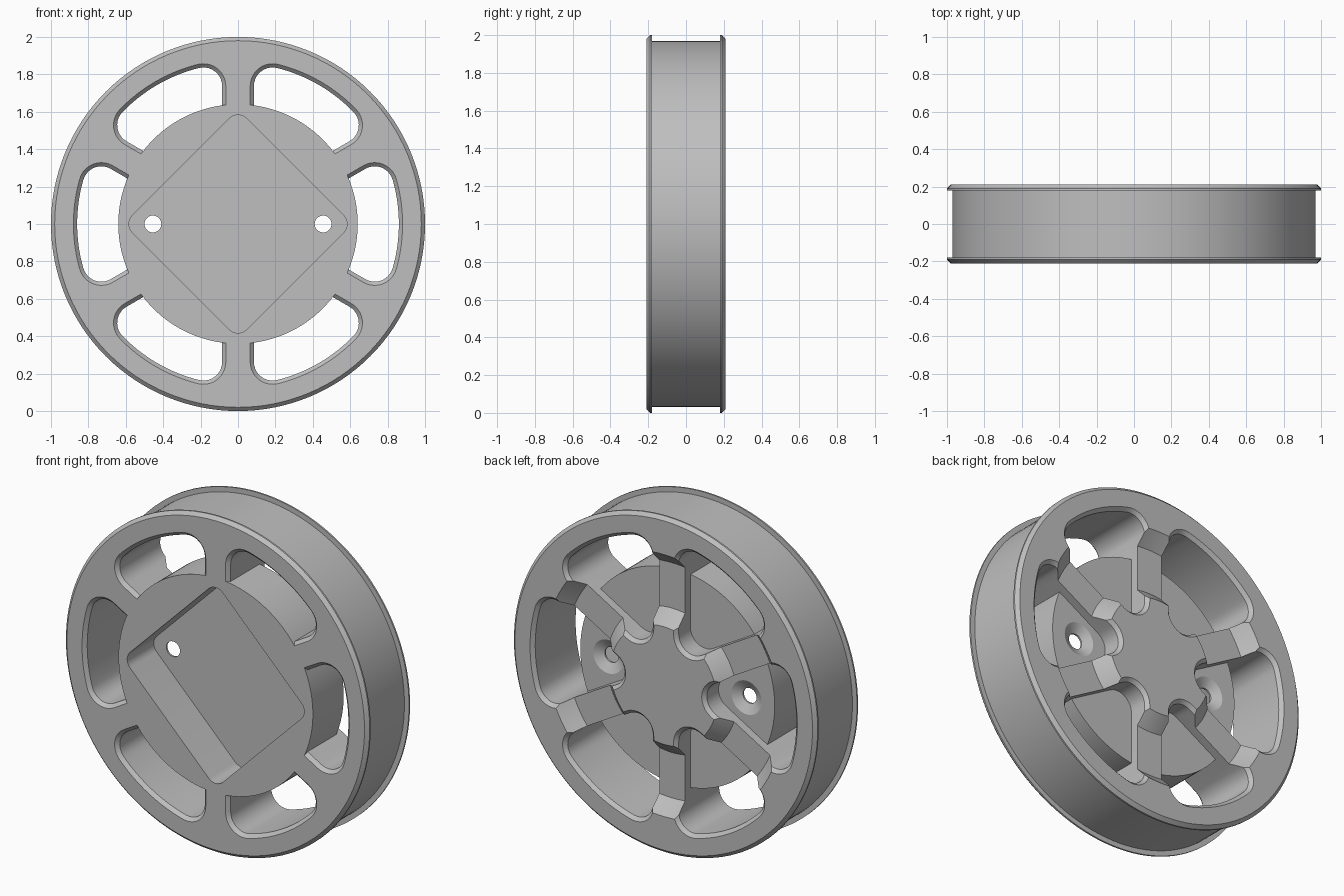
import bpy, bmesh, math

if "Cube" in bpy.data.objects:
    bpy.data.objects.remove(bpy.data.objects["Cube"])

HALF = 0.21          # half width of the wheel
FLOOR = 0.08         # back of the hub disc
SEG = 128

grey = bpy.data.materials.new("light grey")
grey.diffuse_color = (0.52, 0.52, 0.52, 1)
grey.use_nodes = True
grey.node_tree.nodes["Principled BSDF"].inputs["Base Color"].default_value = grey.diffuse_color


def loft(name, loops, closed=False):
    """Skin equal-length loops of (x, y, z) points; cap the ends unless closed."""
    bm = bmesh.new()
    rows = [[bm.verts.new(p) for p in loop] for loop in loops]
    n = len(rows[0])
    pairs = list(zip(rows, rows[1:])) + ([(rows[-1], rows[0])] if closed else [])
    for a, b in pairs:
        for i in range(n):
            j = (i + 1) % n
            bm.faces.new((a[i], a[j], b[j], b[i]))
    if not closed:
        bm.faces.new(rows[0])
        bm.faces.new(rows[-1])
    bmesh.ops.recalc_face_normals(bm, faces=bm.faces[:])
    mesh = bpy.data.meshes.new(name)
    bm.to_mesh(mesh)
    bm.free()
    mesh.materials.append(grey)
    ob = bpy.data.objects.new(name, mesh)
    bpy.context.collection.objects.link(ob)
    return ob


def circle(r, y, cx=0.0, seg=SEG):
    return [(cx + r * math.cos(2 * math.pi * i / seg), y,
             1 + r * math.sin(2 * math.pi * i / seg)) for i in range(seg)]


def arc(cx, cz, r, a0, a1, n):
    return [(cx + r * math.cos(a0 + (a1 - a0) * i / n),
             cz + r * math.sin(a0 + (a1 - a0) * i / n)) for i in range(n + 1)]


def cut(target, cutter):
    mod = target.modifiers.new("cut", 'BOOLEAN')
    mod.operation = 'DIFFERENCE'
    mod.solver = 'EXACT'
    mod.object = cutter
    bpy.context.view_layer.objects.active = target
    bpy.ops.object.modifier_apply(modifier=mod.name)
    bpy.data.objects.remove(cutter)


def sector(y, grow, turn):
    """Rounded wedge between two spokes, widened by grow."""
    gap, rc, r = 0.185, 0.76, 0.10 + grow
    a = math.radians(30) - math.asin(gap / rc)
    t = math.radians(120)
    pts = arc(2 * gap, 0, r, t, 2 * t, 10)
    pts += arc(rc * math.cos(a), -rc * math.sin(a), r, 2 * t, 2 * math.pi - a, 10)
    pts += arc(0, 0, rc + r, -a, a, 16)[1:-1]
    pts += arc(rc * math.cos(a), rc * math.sin(a), r, a, t, 10)
    c, s = math.cos(turn), math.sin(turn)
    return [(x * c - z * s, y, 1 + x * s + z * c) for x, z in pts]


def diamond(y):
    """Square on its corner with rounded corners."""
    r, reach = 0.065, 0.61
    m = reach - r * math.sqrt(2)
    pts = []
    for k in range(4):
        a = k * math.pi / 2
        pts += arc(m * math.cos(a), m * math.sin(a), r,
                   a - math.pi / 4, a + math.pi / 4, 8)
    return [(x, y, 1 + z) for x, z in pts]


# Wheel body with a chamfered flange on each side
side = [(0.98, HALF), (1.0, 0.19), (1.0, 0.18), (0.97, 0.18)]
profile = [(r, -y) for r, y in side] + [(r, y) for r, y in reversed(side)]
wheel = loft("wheel", [circle(r, y) for r, y in profile])

# Six chamfered openings that leave the hub disc standing in front
steps = [(-0.23, 0.04), (-0.19, 0), (0.19, 0), (0.23, 0.04)]
for k in range(6):
    opening = loft("opening_cutter",
                   [sector(y, g, k * math.pi / 3) for y, g in steps])
    cut(opening, loft("disc_cutter", [circle(0.64, -0.5), circle(0.64, FLOOR)]))
    cut(wheel, opening)

# Lowered middle of the spokes on the back
groove = [(0.43, 0.13), (0.70, 0.13), (0.80, 0.23), (0.33, 0.23)]
cut(wheel, loft("groove_cutter", [circle(r, y) for r, y in groove], closed=True))

# Square recess in the front
cut(wheel, loft("recess_cutter", [diamond(-0.4), diamond(0.04)]))

# Countersunk screw holes
for sx in (-1, 1):
    hole = [(0.045, -0.1), (0.045, 0.05), (0.10, FLOOR), (0.10, 0.1)]
    cut(wheel, loft("hole_cutter", [circle(r, y, sx * 0.455, 32) for r, y in hole]))

# Smooth curved walls, keep edges sharp
bpy.ops.object.select_all(action='DESELECT')
wheel.select_set(True)
bpy.context.view_layer.objects.active = wheel
bpy.ops.object.shade_smooth_by_angle(angle=math.radians(25))
